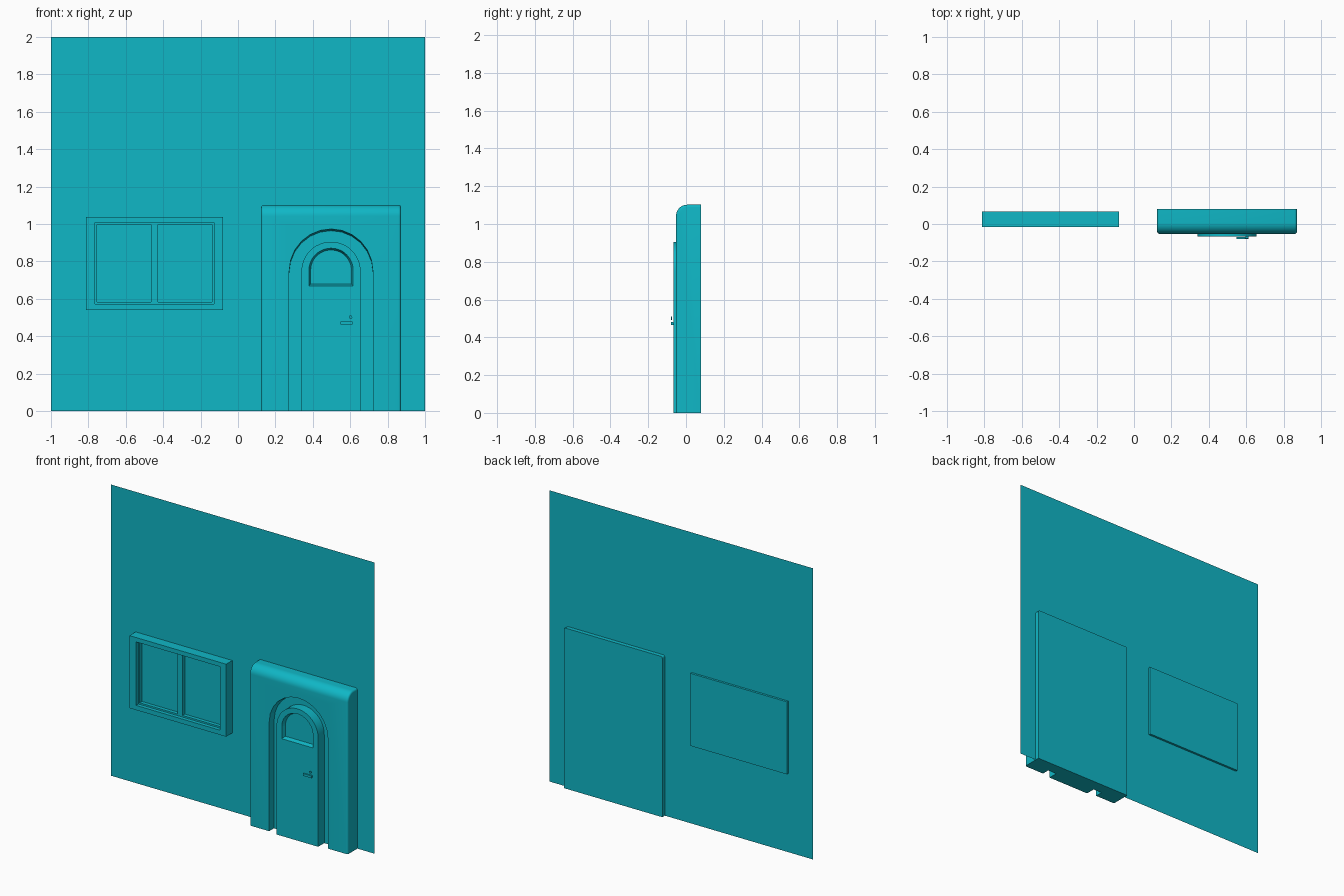
import bpy, bmesh, math

if "Cube" in bpy.data.objects:
    bpy.data.objects.remove(bpy.data.objects["Cube"])

teal = bpy.data.materials.new("teal_paint")
teal.use_nodes = True
colour = (0.005, 0.474, 0.565, 1)
teal.diffuse_color = colour
teal.node_tree.nodes["Principled BSDF"].inputs["Base Color"].default_value = colour


def loft(name, rings, smooth=False):
    """Join equal rings of 3D points into a closed solid."""
    bm = bmesh.new()
    loops = [[bm.verts.new(p) for p in ring] for ring in rings]
    for a, b in zip(loops, loops[1:]):
        for i in range(len(a)):
            j = (i + 1) % len(a)
            bm.faces.new((a[i], a[j], b[j], b[i]))
    bm.faces.new(loops[0])
    bm.faces.new(loops[-1])
    bmesh.ops.recalc_face_normals(bm, faces=bm.faces)
    mesh = bpy.data.meshes.new(name)
    bm.to_mesh(mesh)
    bm.free()
    mesh.materials.append(teal)
    obj = bpy.data.objects.new(name, mesh)
    bpy.context.collection.objects.link(obj)
    if smooth:
        bpy.ops.object.select_all(action='DESELECT')
        obj.select_set(True)
        bpy.context.view_layer.objects.active = obj
        bpy.ops.object.shade_smooth_by_angle(angle=math.radians(30))
    return obj


def prism(name, outline, front, back, back_outline=None, smooth=False):
    """Extrude an x-z outline along y, optionally tapering to a second outline."""
    return loft(name, [[(x, front, z) for x, z in outline],
                       [(x, back, z) for x, z in back_outline or outline]], smooth)


def rect(x0, x1, z0, z1):
    return [(x0, z0), (x1, z0), (x1, z1), (x0, z1)]


def arc(cx, cz, r, steps):
    """Half circle from right to left over the top."""
    return [(cx + r * math.cos(math.pi * i / steps), cz + r * math.sin(math.pi * i / steps))
            for i in range(steps + 1)]


def arched(cx, r, bottom, spring, steps):
    return [(cx - r, bottom), (cx + r, bottom)] + arc(cx, spring, r, steps)


def cut(target, cutter):
    cutter.hide_render = True
    cutter.hide_viewport = True
    mod = target.modifiers.new("cut", 'BOOLEAN')
    mod.object = cutter
    mod.operation = 'DIFFERENCE'
    mod.solver = 'EXACT'


WALL_Y = 0.052
CX = 0.4975

# Wall sheet
wall_mesh = bpy.data.meshes.new("wall")
wall_mesh.from_pydata([(x, WALL_Y, z) for x, z in rect(-1, 1, 0, 2)], [], [(0, 1, 2, 3)])
wall_mesh.materials.append(teal)
bpy.context.collection.objects.link(bpy.data.objects.new("wall", wall_mesh))


# Door surround: rounded top edge, softened ends
def surround_ring(x, r):
    cy, cz = 0.007, 1.042
    curve = [(x, cy - r * math.cos(a), cz + r * math.sin(a))
             for a in (math.pi / 2 * i / 10 for i in range(11))]
    return [(x, 0.08, 0), (x, cy - r, 0)] + curve + [(x, 0.08, cz + r)]


soft = 0.013
steps = [math.pi / 2 * i / 4 for i in range(5)]
ends = [(soft * (1 - math.sin(a)), 0.06 - soft * (1 - math.cos(a))) for a in reversed(steps)]
rings = [surround_ring(0.124 + dx, r) for dx, r in ends]
rings += [surround_ring(0.871 - dx, r) for dx, r in reversed(ends)]
surround = loft("door_surround", rings, smooth=True)
cut(surround, prism("surround_cutter", rect(0.274, 0.721, -0.1, 0.995), -0.2, 0.0))


# Arched infill at the top of the opening
def infill(drop):
    return [(0.274, 0.995), (0.274, 0.75 - drop)] + \
        arc(CX, 0.75 - drop, 0.2235, 12)[::-1][1:-1] + [(0.721, 0.75 - drop), (0.721, 0.995)]


prism("arch_infill", infill(0), -0.053, 0.005, infill(0.01))

# Door leaf with an arched light
door = prism("door", arched(CX, 0.158, 0, 0.747, 24), -0.066, 0.01, smooth=True)
cut(door, prism("door_light_cutter", arched(CX, 0.119, 0.668, 0.752, 24), -0.067, -0.04,
                arched(CX, 0.109, 0.678, 0.752, 24)))

# Handle: stem, lever and lock disc
prism("handle_stem", rect(0.597, 0.611, 0.465, 0.479), -0.075, -0.06)
prism("handle_lever", rect(0.549, 0.613, 0.464, 0.48), -0.079, -0.07)
prism("lock_disc", [(0.602 + 0.009 * math.cos(math.tau * i / 12),
                     0.502 + 0.009 * math.sin(math.tau * i / 12)) for i in range(12)],
      -0.079, -0.075)

# Window frame with a stepped recess
frame = prism("window_frame", rect(-0.814, -0.08, 0.54, 1.038), -0.015, 0.067)
cut(frame, prism("window_cutter", rect(-0.764, -0.128, 0.572, 1.008), -0.1, 0.035))

# Sash rails, stiles and mullion
for name, box in (("sash_left", (-0.764, -0.754, 0.572, 1.008)),
                  ("sash_right", (-0.138, -0.128, 0.572, 1.008)),
                  ("sash_bottom", (-0.754, -0.138, 0.572, 0.583)),
                  ("sash_top", (-0.754, -0.138, 0.997, 1.008)),
                  ("mullion", (-0.465, -0.428, 0.583, 0.997))):
    prism(name, rect(*box), 0.01, 0.04)
